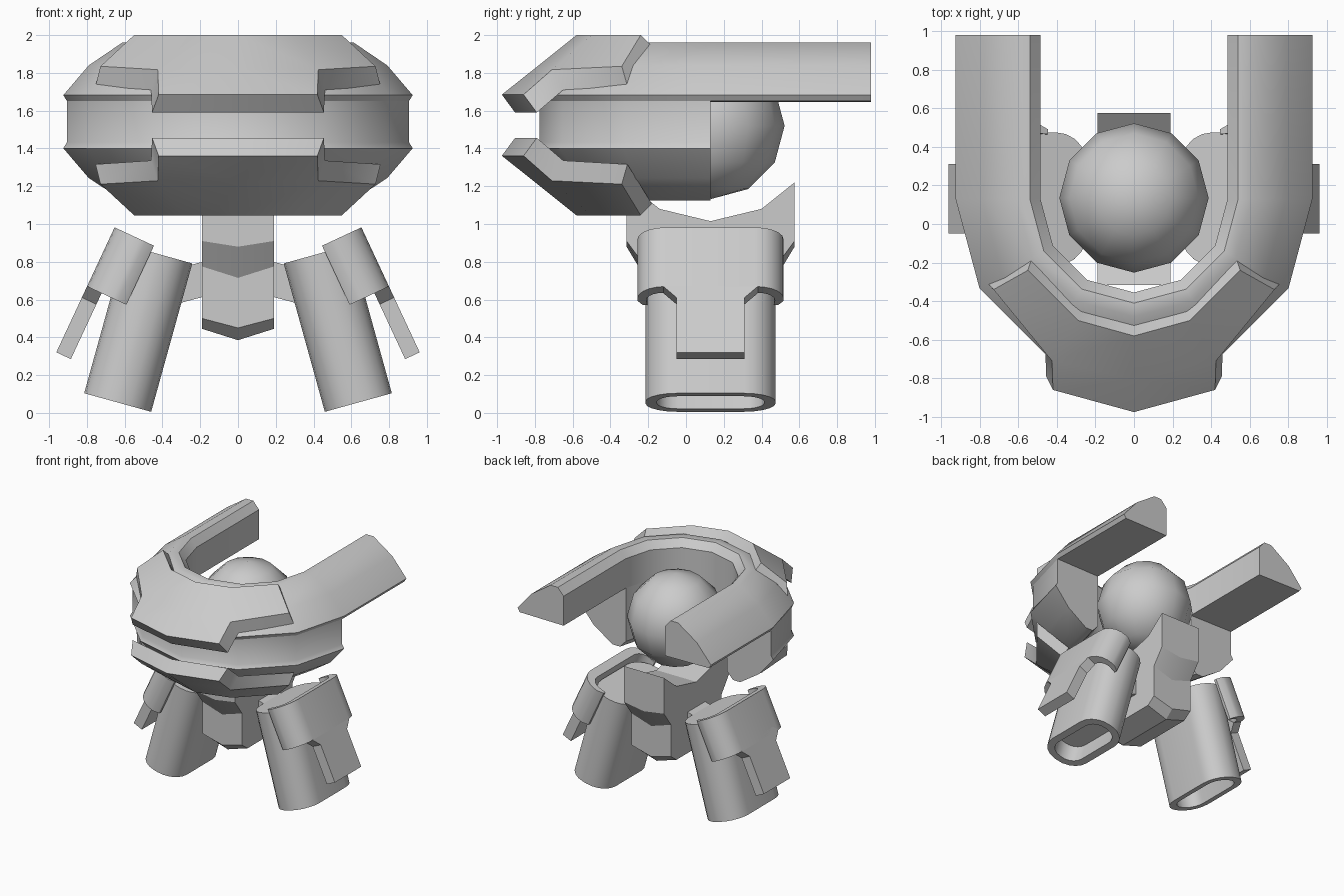
import bpy, bmesh, math
from mathutils import Vector

if "Cube" in bpy.data.objects:
    bpy.data.objects.remove(bpy.data.objects["Cube"])

grey = bpy.data.materials.new("light_grey")
grey.diffuse_color = (0.6, 0.6, 0.6, 1)
grey.use_nodes = True
grey.node_tree.nodes["Principled BSDF"].inputs["Base Color"].default_value = grey.diffuse_color
YC = 0.13  # centre of the round parts in y


def finish(name, bm, angle=36):
    bmesh.ops.remove_doubles(bm, verts=bm.verts, dist=0.0005)
    bmesh.ops.recalc_face_normals(bm, faces=bm.faces)
    mesh = bpy.data.meshes.new(name)
    bm.to_mesh(mesh)
    bm.free()
    mesh.materials.append(grey)
    ob = bpy.data.objects.new(name, mesh)
    bpy.context.collection.objects.link(ob)
    bpy.ops.object.select_all(action='DESELECT')
    ob.select_set(True)
    bpy.context.view_layer.objects.active = ob
    bpy.ops.object.shade_smooth_by_angle(angle=math.radians(angle))
    return ob


def loft(name, loops, angle=36):
    """Skin closed loops of equal length, with both ends capped."""
    bm = bmesh.new()
    rings = [[bm.verts.new(p) for p in loop] for loop in loops]
    n = len(rings[0])
    for a, b in zip(rings, rings[1:]):
        for i in range(n):
            j = (i + 1) % n
            bm.faces.new((a[i], a[j], b[j], b[i]))
    bm.faces.new(rings[0])
    bm.faces.new(rings[-1])
    return finish(name, bm, angle)


def mirror(ob):
    m = ob.modifiers.new("mirror", 'MIRROR')
    m.use_mirror_merge = False


def frame(origin, tilt):
    """Local frame leaning inward: a = across, y = depth, t = along."""
    c, s = math.cos(math.radians(tilt)), math.sin(math.radians(tilt))
    return lambda a, y, t: Vector((origin[0] + a * c - t * s, origin[1] + y,
                                   origin[2] + a * s + t * c))


def rounded(hw, hd, r, seg=5):
    """Rounded rectangle of half width hw and half depth hd."""
    pts = []
    for q, (sx, sy) in enumerate(((1, 1), (-1, 1), (-1, -1), (1, -1))):
        for k in range(seg + 1):
            a = math.pi / 2 * (q + k / seg)
            pts.append((sx * (hw - r) + r * math.cos(a), sy * (hd - r) + r * math.sin(a)))
    return pts


# Horseshoe shells: a profile (radius, height) swept round the front half
def arc_station(profile, deg):
    c, s = math.cos(math.radians(deg)), math.sin(math.radians(deg))
    return [(r * c, YC - r * s, z) for r, z in profile]


def arm_station(profile, side):
    return [(side * r, 0.98, z) for r, z in profile]


upper = [(0.485, 1.645), (0.485, 1.90), (0.54, 1.962), (0.61, 1.962),
         (0.79, 1.84), (0.925, 1.682), (0.905, 1.65)]
lower = [(0.485, 1.645), (0.905, 1.65), (0.905, 1.433), (0.925, 1.401),
         (0.79, 1.243), (0.61, 1.125), (0.54, 1.125), (0.485, 1.185)]
arc = range(0, 181, 30)
loft("upper_shell_with_arms", [arm_station(upper, 1)]
     + [arc_station(upper, d) for d in arc] + [arm_station(upper, -1)])
loft("lower_shell", [arc_station(lower, d) for d in arc])

# Core ball
bm = bmesh.new()
bmesh.ops.create_uvsphere(bm, u_segments=12, v_segments=6, radius=0.387)
bmesh.ops.translate(bm, verts=bm.verts, vec=(0, 0.135, 1.52))
finish("core_ball", bm, 60)

# Stepped front plates: T = top row, W = wing edge, B = tab edge
outer = {"T0": (0, -0.58, 2.0), "T1": (0.29, -0.50, 2.0), "T2": (0.55, -0.24, 2.0),
         "W0": (0, -0.805, 1.82), "W1": (0.425, -0.71, 1.817), "W2": (0.728, -0.34, 1.835),
         "B0": (0, -0.975, 1.685), "B1": (0.42, -0.86, 1.685)}
inner = {"T0": (0, -0.51, 1.91), "T1": (0.27, -0.44, 1.91), "T2": (0.53, -0.18, 1.94),
         "W0": (0, -0.74, 1.72), "W1": (0.46, -0.65, 1.71), "W2": (0.755, -0.31, 1.73),
         "B0": (0, -0.905, 1.59), "B1": (0.455, -0.79, 1.59)}
panels = (("T0", "T1", "W1", "W0"), ("T1", "T2", "W2", "W1"), ("W0", "W1", "B1", "B0"))
rim = ("T0", "T1", "T2", "W2", "W1", "B1", "B0")


def front_plate(name, flip):
    bm = bmesh.new()
    for side in (1, -1):
        def face(pts):
            bm.faces.new([bm.verts.new((side * x, y, 3.046 - z if flip else z))
                          for x, y, z in pts])
        for p in panels:
            face([outer[k] for k in p])
            face([inner[k] for k in p])
        for a, b in zip(rim, rim[1:]):
            face((outer[a], outer[b], inner[b], inner[a]))
    finish(name, bm, 32)


front_plate("upper_front_plate", False)
front_plate("lower_front_plate", True)

# Pelvis: side profile (y from centre, z, keel drop), with a centre keel
half = [(0.445, 1.22, 0), (0.445, 0.91, 0.03), (0.345, 0.775, 0.06),
        (0.345, 0.50, 0.05), (0.27, 0.445, 0.06)]
profile = [(0, 1.015, 0), (0.27, 1.08, 0)] + half
profile += [(-y, z, d) for y, z, d in reversed(half)] + [(-0.27, 1.08, 0)]
loft("pelvis", [[(x, YC + y, z - (d if x == 0 else 0)) for y, z, d in profile]
                for x in (-0.19, 0, 0.19)], 15)

# Hip connectors
hip = frame((0.25, YC, 0.69), -15)
mirror(loft("hip_connector", [[hip(a, y, t) for y, t in
            ((-0.12, -0.09), (0.12, -0.09), (0.12, 0.09), (-0.12, 0.09))]
            for a in (-0.12, 0.12)]))

# Legs: rounded tubes with a hollow foot end
leg = frame((0.637, YC, 0.055), 15.5)
big, small = rounded(0.184, 0.345, 0.17), rounded(0.125, 0.285, 0.115)
mirror(loft("leg", [[leg(a, y, t) for a, y in sec] for sec, t in
            ((small, 0.15), (small, 0), (big, 0), (big, 0.815))]))

# Leg guards: open shells wrapped round the outside of each leg
guard = frame((0.445, YC, 0.885), 25)


def arch(width, depth, r, lip):
    pts = [(0, lip), (0.05, depth)]
    for k in range(6):
        a = math.pi / 2 * (1 - k / 5)
        pts.append((width - r + r * math.cos(a), depth - r + r * math.sin(a)))
    return pts + [(a, -y) for a, y in reversed(pts)]


section = arch(0.23, 0.387, 0.15, 0.36) + arch(0.15, 0.34, 0.09, 0.335)[::-1]
mirror(loft("leg_guard", [[guard(a, y, t) for a, y in section] for t in (-0.345, 0)]))

# Guard tabs: flat tongues hanging below the guards
tongue = [(-0.18, -0.73), (0.18, -0.73), (0.18, -0.41), (0.25, -0.345),
          (0.2, -0.3), (-0.2, -0.3), (-0.25, -0.345), (-0.18, -0.41)]
mirror(loft("guard_tab", [[guard(a, y, t) for y, t in tongue] for a in (0.145, 0.23)], 20))
